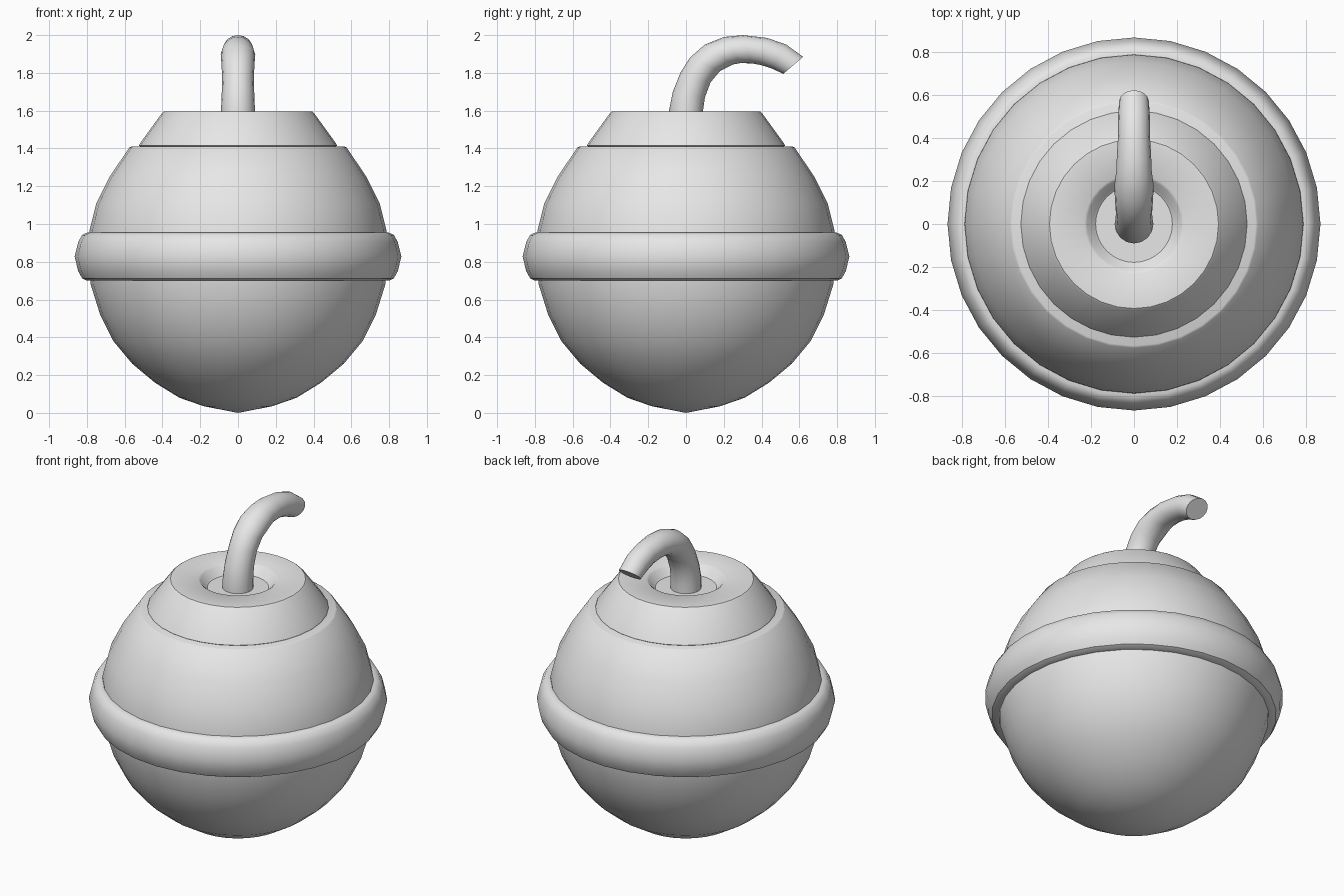
import bpy, bmesh, math
from mathutils import Vector

cube = bpy.data.objects.get("Cube")
if cube:
    bpy.data.objects.remove(cube, do_unlink=True)

grey = bpy.data.materials.new("light_grey")
grey.use_nodes = True
grey.diffuse_color = (0.8, 0.8, 0.8, 1)
for node in grey.node_tree.nodes:
    if node.type == 'BSDF_PRINCIPLED':
        node.inputs["Base Color"].default_value = (0.8, 0.8, 0.8, 1)


def finish(bm, name):
    """Clean the mesh, link it and shade it smooth with sharp edges kept."""
    bmesh.ops.remove_doubles(bm, verts=bm.verts, dist=0.0005)
    bmesh.ops.recalc_face_normals(bm, faces=bm.faces)
    mesh = bpy.data.meshes.new(name)
    bm.to_mesh(mesh)
    bm.free()
    mesh.materials.append(grey)
    obj = bpy.data.objects.new(name, mesh)
    bpy.context.collection.objects.link(obj)
    bpy.ops.object.select_all(action='DESELECT')
    bpy.context.view_layer.objects.active = obj
    obj.select_set(True)
    bpy.ops.object.shade_smooth_by_angle(angle=math.radians(35))
    return obj


def lathe(name, profile, steps=32):
    """Spin a (radius, height) profile about z."""
    bm = bmesh.new()
    verts = [bm.verts.new((r, 0, z)) for r, z in profile]
    edges = [bm.edges.new(pair) for pair in zip(verts, verts[1:])]
    bmesh.ops.spin(bm, geom=verts + edges, cent=(0, 0, 0), axis=(0, 0, 1),
                   angle=math.tau, steps=steps, use_merge=True)
    return finish(bm, name)


# Round body with a flat shelf on top
lathe("body", [
    (0, 0.0), (0.18, 0.035), (0.31, 0.08), (0.44, 0.16), (0.56, 0.26),
    (0.66, 0.38), (0.73, 0.52), (0.78, 0.68), (0.793, 0.83), (0.785, 0.97),
    (0.75, 1.11), (0.68, 1.25), (0.575, 1.405), (0.565, 1.41), (0, 1.41)])

# Rounded band around the middle
lathe("band", [
    (0.77, 0.70), (0.80, 0.70), (0.825, 0.712), (0.846, 0.75), (0.865, 0.828),
    (0.846, 0.905), (0.825, 0.942), (0.80, 0.954), (0.77, 0.954)])

# Tapered cap with a shallow socket for the fuse
lathe("cap", [
    (0, 1.405), (0.51, 1.405), (0.525, 1.415), (0.52, 1.425), (0.402, 1.588),
    (0.392, 1.596), (0.23, 1.596), (0.218, 1.588), (0.188, 1.55),
    (0.178, 1.542), (0, 1.542)])

# Curved, tapering fuse: each ring spans an outer and an inner (y, z) point
spans = [
    ((-0.09, 1.53), (0.09, 1.53)), ((-0.09, 1.60), (0.09, 1.60)),
    ((-0.07, 1.70), (0.10, 1.67)), ((-0.03, 1.80), (0.13, 1.75)),
    ((0.02, 1.88), (0.18, 1.81)), ((0.10, 1.95), (0.25, 1.845)),
    ((0.20, 1.99), (0.29, 1.852)), ((0.30, 2.0), (0.35, 1.85)),
    ((0.43, 1.985), (0.395, 1.842)), ((0.53, 1.95), (0.45, 1.825)),
    ((0.62, 1.885), (0.515, 1.795))]
sides = 16
bm = bmesh.new()
rings = []
for outer, inner in spans:
    a, b = Vector((0, *outer)), Vector((0, *inner))
    centre, arm = (a + b) / 2, (a - b) / 2
    across = Vector((arm.length, 0, 0))
    rings.append([bm.verts.new(centre + arm * math.cos(t) + across * math.sin(t))
                  for t in (math.tau * i / sides for i in range(sides))])
for low, high in zip(rings, rings[1:]):
    for i in range(sides):
        j = (i + 1) % sides
        bm.faces.new((low[i], low[j], high[j], high[i]))
bm.faces.new(rings[0])
bm.faces.new(rings[-1])
finish(bm, "fuse")
